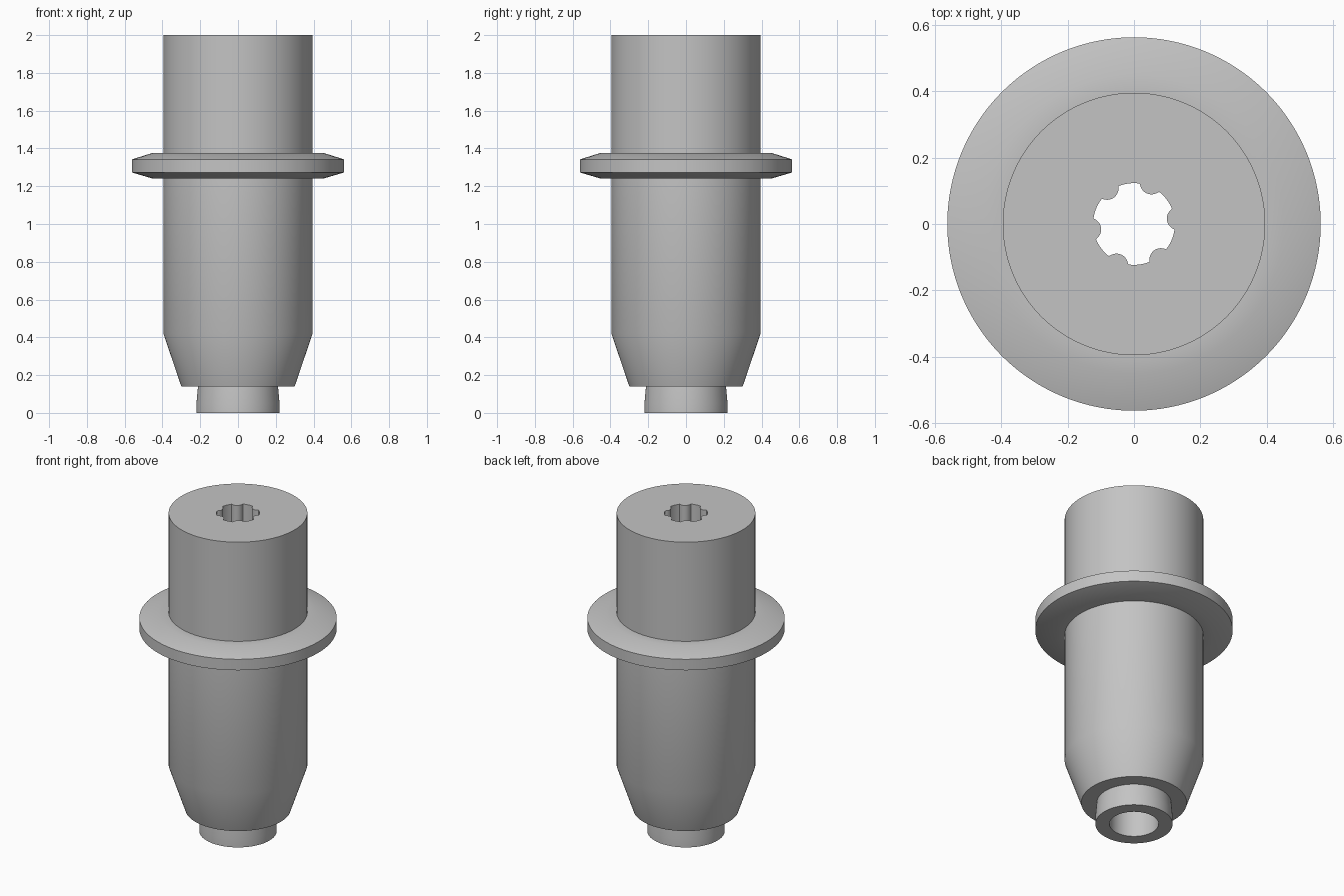
import bpy, bmesh, math

cube = bpy.data.objects.get("Cube")
if cube:
    bpy.data.objects.remove(cube, do_unlink=True)

SEGMENTS = 180

steel = bpy.data.materials.new("plain grey")
steel.use_nodes = True
grey = (0.55, 0.55, 0.55, 1)
steel.diffuse_color = grey
steel.node_tree.nodes["Principled BSDF"].inputs["Base Color"].default_value = grey


def socket_radius(angle, outer=0.123, lobe_centre=0.135, lobe=0.035):
    """Round hole with six convex lobes pushing inwards."""
    pitch = math.tau / 6
    a = (angle - math.radians(7) + pitch / 2) % pitch - pitch / 2
    reach = lobe ** 2 - (lobe_centre * math.sin(a)) ** 2
    if reach <= 0:
        return outer
    return min(outer, lobe_centre * math.cos(a) - math.sqrt(reach))


def lathe(name, profile):
    """Turn a closed profile of (radius, height); a radius may be a function of angle."""
    bm = bmesh.new()
    rings = []
    for radius, z in profile:
        ring = []
        for i in range(SEGMENTS):
            a = math.tau * i / SEGMENTS
            r = radius(a) if callable(radius) else radius
            ring.append(bm.verts.new((r * math.cos(a), r * math.sin(a), z)))
        rings.append(ring)
    for low, high in zip(rings, rings[1:] + rings[:1]):
        for i in range(SEGMENTS):
            j = (i + 1) % SEGMENTS
            bm.faces.new((low[i], low[j], high[j], high[i]))
    bmesh.ops.recalc_face_normals(bm, faces=bm.faces)
    mesh = bpy.data.meshes.new(name)
    bm.to_mesh(mesh)
    bm.free()
    mesh.materials.append(steel)
    obj = bpy.data.objects.new(name, mesh)
    bpy.context.collection.objects.link(obj)
    bpy.ops.object.select_all(action='DESELECT')
    obj.select_set(True)
    bpy.context.view_layer.objects.active = obj
    bpy.ops.object.shade_smooth_by_angle(angle=math.radians(30))
    return obj


nose = [(0.22, 0), (0.22, 0.05), (0.212, 0.14)]
lower_barrel = [(0.30, 0.14), (0.395, 0.42), (0.395, 1.24)]
flange = [(0.45, 1.24), (0.562, 1.273), (0.562, 1.342), (0.45, 1.377)]
upper_barrel = [(0.395, 1.377), (0.395, 2.0)]
drive_socket = [(socket_radius, 2.0), (socket_radius, 1.4)]
bore = [(0.14, 1.4), (0.14, 0)]

# One turned piece, from the nose up the outside and back down the hole
lathe("flanged_bushing", nose + lower_barrel + flange + upper_barrel + drive_socket + bore)
